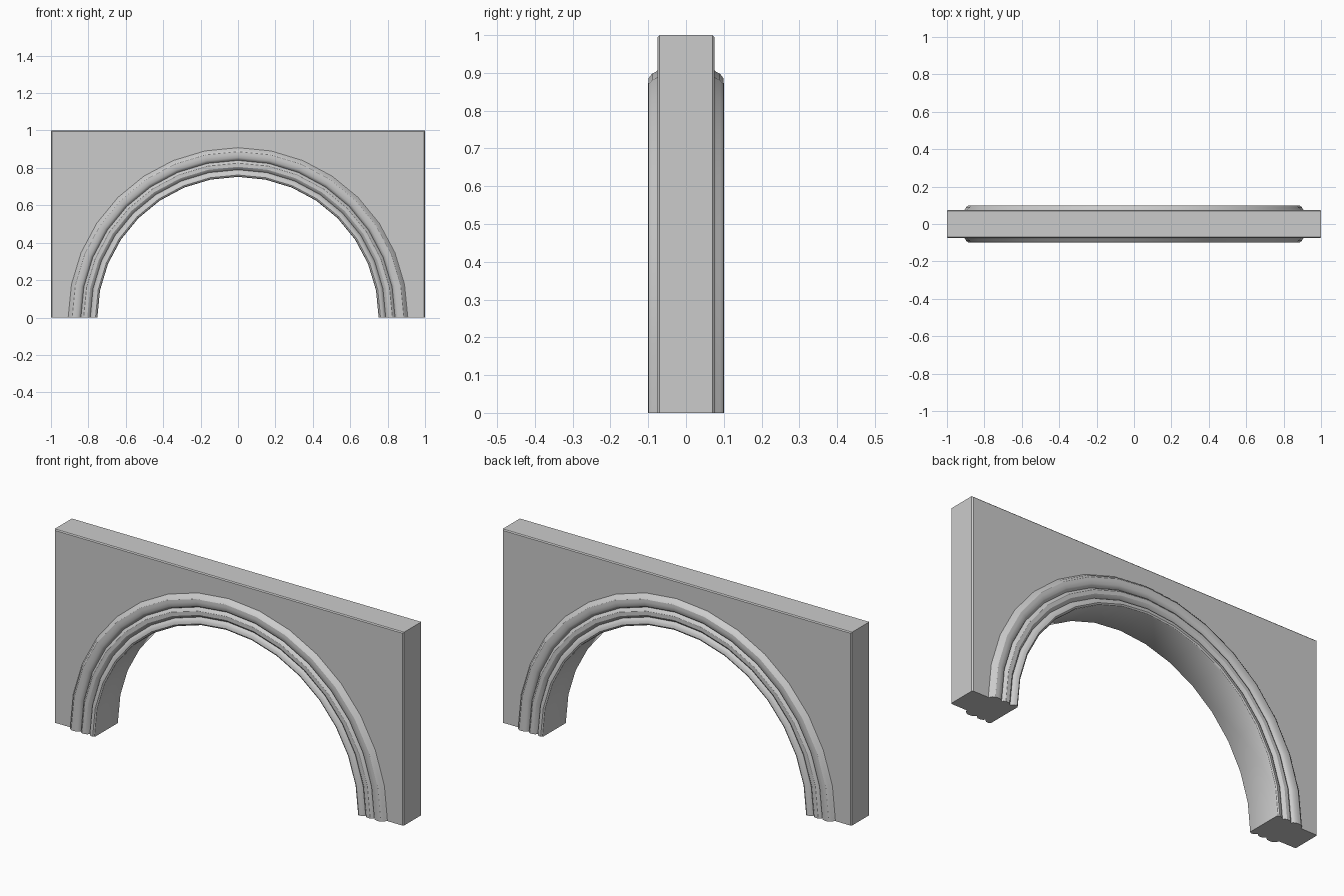
import bpy, bmesh, math

if "Cube" in bpy.data.objects:
    bpy.data.objects.remove(bpy.data.objects["Cube"])

SEG = 16          # sides of the half-round arch
HALF_W, HEIGHT = 1.0, 1.0

# moulding profile: (radius, distance from wall centre), outside to inside
half = [(.908, .075), (.903, .079), (.898, .090), (.886, .099), (.872, .100),
        (.855, .098), (.845, .092), (.840, .083), (.834, .092), (.825, .098),
        (.806, .098), (.796, .092), (.790, .083), (.784, .092), (.775, .098),
        (.762, .100), (.755, .096), (.752, .090)]
# front half, then its mirror for the back
profile = [(r, -d) for r, d in half] + [(r, d) for r, d in reversed(half)]

bm = bmesh.new()

# rings of the moulding swept round the arch
rings = []
for i in range(SEG + 1):
    a = math.pi * i / SEG
    rings.append([bm.verts.new((r * math.cos(a), y, r * math.sin(a))) for r, y in profile])
for r0, r1 in zip(rings, rings[1:]):
    for j in range(len(profile) - 1):
        bm.faces.new((r0[j], r0[j + 1], r1[j + 1], r1[j]))

# wall corners, front and back
corners = [(-HALF_W, 0), (-HALF_W, HEIGHT), (HALF_W, HEIGHT), (HALF_W, 0)]
front = [bm.verts.new((x, -.075, z)) for x, z in corners]
back = [bm.verts.new((x, .075, z)) for x, z in corners]

# wall faces around the arch, outer sides and the two feet
bm.faces.new([r[0] for r in rings] + front)
bm.faces.new([r[-1] for r in rings] + back)
for i in range(3):
    bm.faces.new((front[i], front[i + 1], back[i + 1], back[i]))
bm.faces.new(rings[0] + [back[3], front[3]])
bm.faces.new(rings[-1] + [back[0], front[0]])
bmesh.ops.recalc_face_normals(bm, faces=bm.faces)

# tiny bevel on the outer wall edges
edges = [bm.edges.get((row[i], row[i + 1])) for row in (front, back) for i in range(3)]
bmesh.ops.bevel(bm, geom=edges, offset=.005, segments=1, affect='EDGES')

mesh = bpy.data.meshes.new("arch_wall")
bm.to_mesh(mesh)
bm.free()
arch = bpy.data.objects.new("arch_wall", mesh)
bpy.context.collection.objects.link(arch)
bpy.context.view_layer.objects.active = arch
arch.select_set(True)
bpy.ops.object.shade_smooth_by_angle(angle=math.radians(30))
